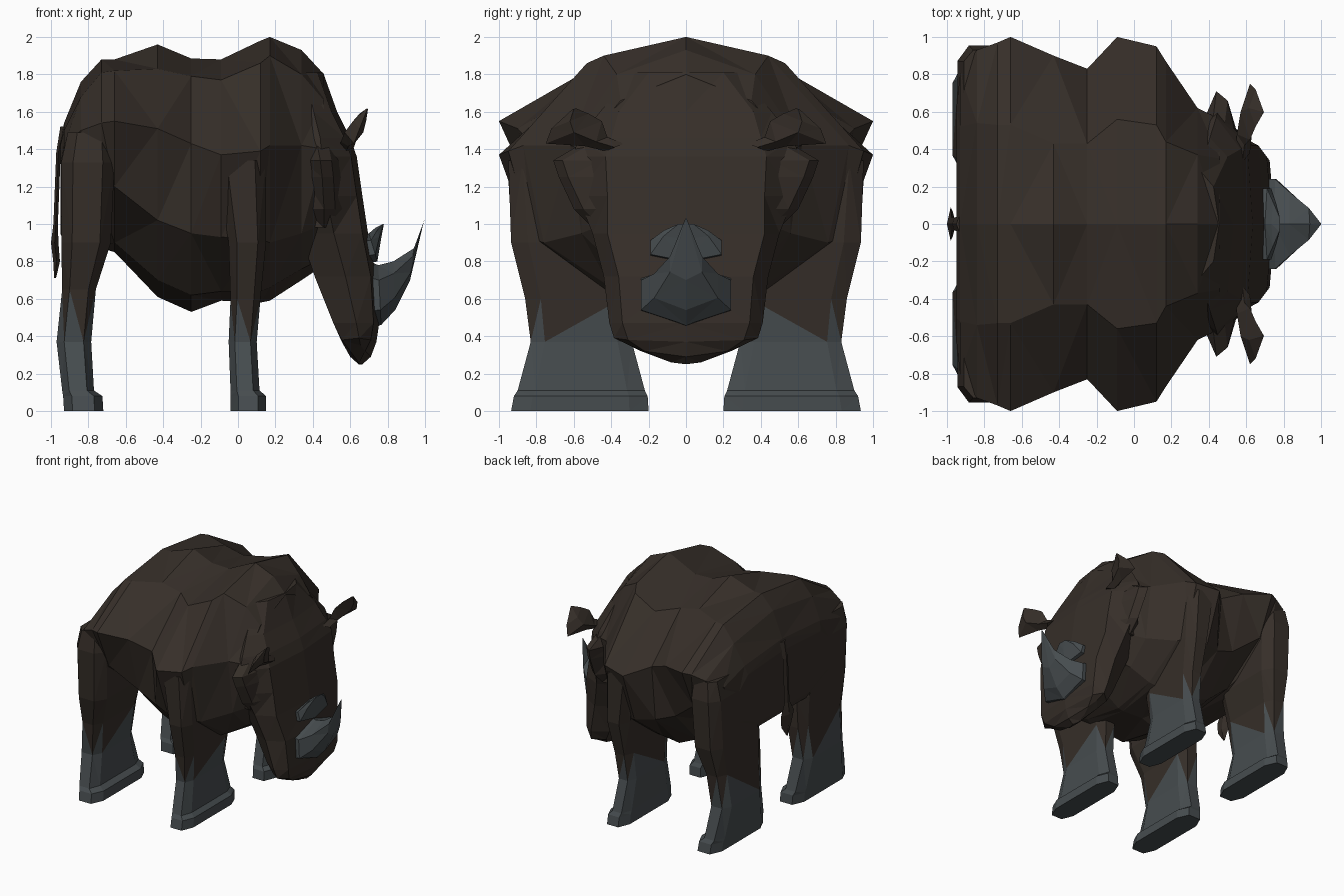
import bpy, bmesh
from math import sin, cos, tau

def material(name, rgb):
    m = bpy.data.materials.new(name)
    m.diffuse_color = (*rgb, 1)
    return m

HIDE = material("hide", (0.037, 0.028, 0.022))
GREY = material("horn_grey", (0.062, 0.073, 0.078))

def loft(name, rings, mat, grey_below=None):
    """Skin a list of equal-length point rings, capping both ends."""
    bm = bmesh.new()
    vs = [[bm.verts.new(p) for p in r] for r in rings]
    n = len(rings[0])
    for a, b in zip(vs, vs[1:]):
        for i in range(n):
            j = (i + 1) % n
            bm.faces.new((a[i], a[j], b[j], b[i]))
    bm.faces.new(vs[0])
    bm.faces.new(vs[-1])
    bmesh.ops.remove_doubles(bm, verts=bm.verts, dist=0.0005)
    bmesh.ops.triangulate(bm, faces=bm.faces)
    bmesh.ops.recalc_face_normals(bm, faces=bm.faces)
    if grey_below is not None:
        for f in bm.faces:
            if sum(v.co.z <= grey_below for v in f.verts) >= 2:
                f.material_index = 1
    me = bpy.data.meshes.new(name)
    bm.to_mesh(me)
    bm.free()
    me.materials.append(mat)
    me.materials.append(GREY)
    ob = bpy.data.objects.new(name, me)
    bpy.context.collection.objects.link(ob)
    return ob

def mirrored(ob):
    m = ob.modifiers.new("mirror", "MIRROR")
    m.use_axis = (False, True, False)

# Torso: x, top z, ridge (y z), side (y z), flank (y z), under (y z), bottom z
torso = [
    (-.95, 1.45, .50, 1.42, .62, 1.32, .58, 1.05, .35, .95, .95),
    (-.93, 1.54, .52, 1.50, .80, 1.42, .74, 1.00, .40, .90, .90),
    (-.84, 1.76, .54, 1.68, .93, 1.50, .80, 1.05, .40, .88, .88),
    (-.73, 1.88, .53, 1.81, .97, 1.54, .83, 1.10, .40, .88, .87),
    (-.66, 1.88, .53, 1.82, 1.0, 1.55, .84, 1.20, .42, .90, .85),
    (-.43, 1.96, .43, 1.83, .90, 1.51, .76, 1.02, .45, .70, .61),
    (-.25, 1.885, .43, 1.79, .83, 1.43, .78, .95, .45, .62, .53),
    (-.09, 1.88, .56, 1.77, 1.0, 1.37, .84, .93, .45, .64, .59),
    (.12, 1.98, .53, 1.86, .95, 1.39, .82, .92, .42, .64, .58),
    (.17, 2.0, .44, 1.90, .87, 1.42, .76, .90, .40, .66, .59),
    (.34, 1.93, .37, 1.80, .62, 1.42, .56, .95, .36, .76, .70),
    (.46, 1.80, .35, 1.66, .56, 1.40, .44, 1.0, .30, .82, .78),
]
rings = []
for x, top, *mid, bot in torso:
    half = list(zip(mid[::2], mid[1::2]))
    rings.append([(x, 0, top)] + [(x, y, z) for y, z in half]
                 + [(x, 0, bot)] + [(x, -y, z) for y, z in reversed(half)])
loft("torso", rings, HIDE)

# Head: horizontal slices z, back x, front x, half width, front width, edge lift
head = [
    (.25, .645, .665, .10, .08, .01), (.29, .60, .71, .30, .22, .03),
    (.37, .555, .74, .385, .31, .01), (.47, .51, .755, .41, .34, 0),
    (.72, .41, .74, .44, .36, 0), (.95, .33, .695, .50, .42, 0),
    (1.15, .28, .665, .58, .42, 0), (1.36, .26, .635, .61, .43, 0),
    (1.46, .28, .60, .57, .40, 0), (1.60, .28, .53, .46, .36, 0),
    (1.81, .26, .455, .28, .20, 0),
]
rings = []
for z, a, b, w, f, lift in head:
    c = a + (b - a) * .5
    right = [(b - .03, f, z + lift), (c, w, z + lift * 2), (a, w * .8, z + lift)]
    rings.append([(b, 0, z)] + right + [(a, 0, z)]
                 + [(x, -y, q) for x, y, q in reversed(right)])
loft("head", rings, HIDE)

# Legs: z, back x, front x, inner y, outer y
def leg(name, slices):
    rings = []
    for z, a, b, i, o in slices:
        cx, cy = (b - a) * .22, (o - i) * .14
        rings.append([(a + cx, i, z), (b - cx, i, z), (b, i + cy, z), (b, o - cy, z),
                      (b - cx, o, z), (a + cx, o, z), (a, o - cy, z), (a, i + cy, z)])
    mirrored(loft(name, rings, HIDE, .38))

leg("back_leg", [
    (0, -.93, -.72, .20, .935), (.08, -.935, -.725, .205, .92), (.11, -.94, -.77, .22, .90),
    (.37, -.97, -.785, .29, .83), (.65, -.94, -.76, .26, .86), (.90, -.945, -.68, .26, .93),
    (1.33, -.945, -.66, .35, .955), (1.49, -.91, -.68, .50, .93)])
leg("front_leg", [
    (0, -.04, .15, .20, .935), (.08, -.04, .15, .205, .92), (.11, -.04, .115, .22, .90),
    (.37, -.05, .10, .29, .83), (.60, -.04, .12, .26, .86), (.90, -.05, .15, .28, .935),
    (1.34, -.12, .15, .40, .95)])

# Horns: pointed lofts, each ring spanning a lower and an upper point in x-z
def horn(name, stations):
    rings = []
    for x0, z0, x1, z1, w in stations:
        ring = []
        for k in range(6):
            t = .5 - .5 * cos(tau * k / 6)
            ring.append((x0 + (x1 - x0) * t, w * sin(tau * k / 6) / .866, z0 + (z1 - z0) * t))
        rings.append(ring)
    loft(name, rings, GREY)

horn("front_horn", [
    (.73, .45, .70, .80, .24), (.765, .46, .75, .78, .24), (.84, .54, .83, .80, .17),
    (.92, .70, .94, .87, .085), (.995, 1.02, 1.0, 1.03, .004)])
horn("rear_horn", [
    (.70, .79, .67, .95, .19), (.745, .80, .70, .95, .19), (.765, .92, .735, .98, .12),
    (.78, 1.0, .775, 1.0, .04)])

# Ears: leaf-shaped cups on short stalks
def leaf(cx, cy, cz, w, t):
    return [(cx + t, cy, cz), (cx, cy + w, cz - w * .4),
            (cx - t, cy, cz), (cx, cy - w, cz + w * .4)]
mirrored(loft("ear", [
    leaf(.58, .38, 1.41, .05, .04), leaf(.59, .48, 1.44, .06, .04),
    leaf(.62, .60, 1.49, .15, .05), leaf(.65, .62, 1.55, .10, .035),
    leaf(.69, .60, 1.615, .01, .005)], HIDE))

# Cheek folds beside the eyes
mirrored(loft("cheek_fold", [
    [(x - .10, .48, z), (x, y, z), (x + .06, y - .05, z), (x + .11, .46, z)]
    for x, y, z in [(.46, .50, .98), (.46, .60, 1.08), (.45, .68, 1.25),
                    (.44, .71, 1.34), (.42, .54, 1.44)]], HIDE))

# Tail with tuft
loft("tail", [
    [(x + t, 0, z), (x, w, z), (x - t, 0, z), (x, -w, z)]
    for x, z, w, t in [(-.935, 1.52, .04, .015), (-.96, 1.38, .035, .012),
                       (-.975, 1.0, .035, .012), (-.98, .90, .09, .02),
                       (-.97, .80, .07, .018), (-.978, .71, .01, .005)]], HIDE)
